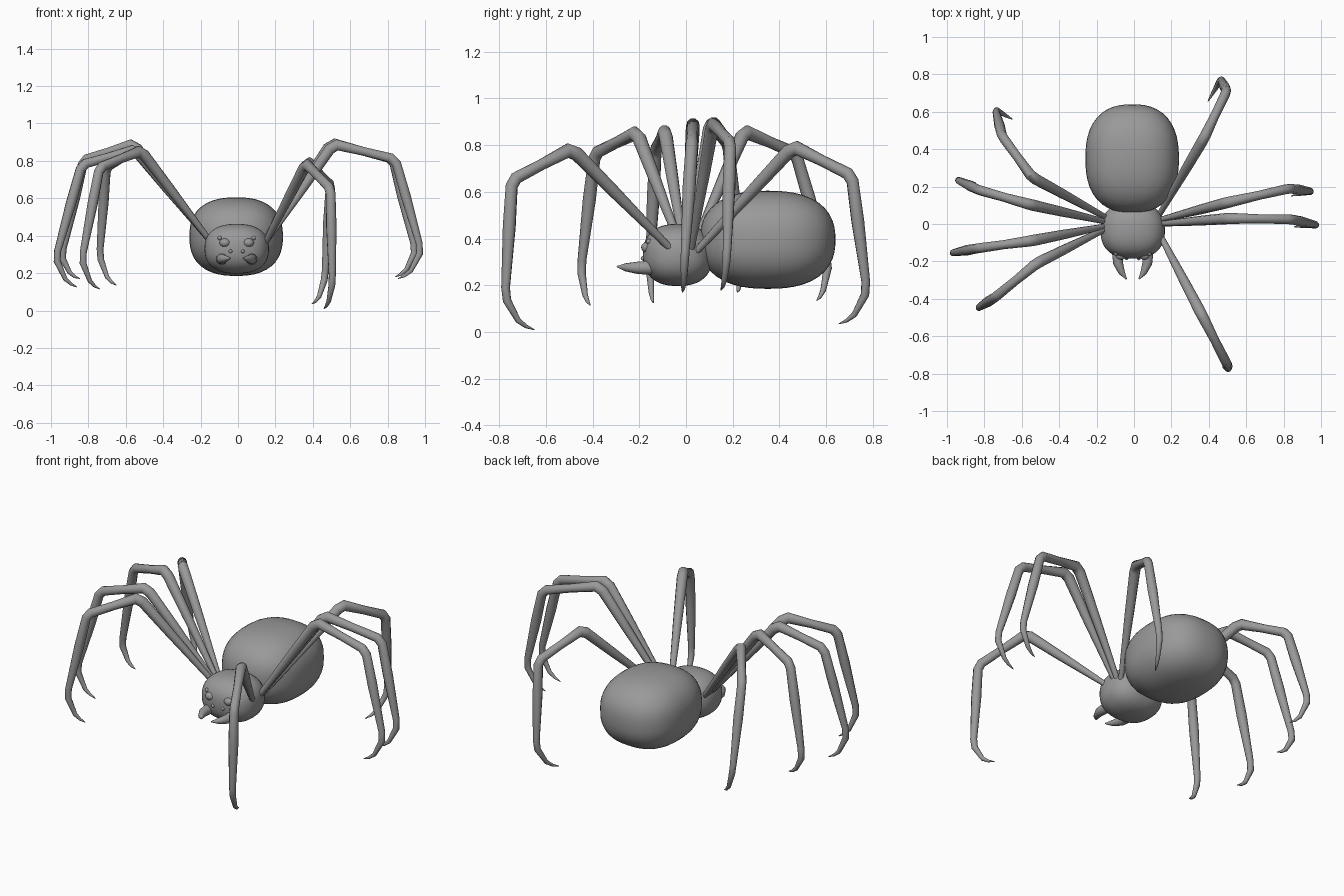
import bpy, bmesh, math
from mathutils import Vector

if "Cube" in bpy.data.objects:
    bpy.data.objects.remove(bpy.data.objects["Cube"])

grey = bpy.data.materials.new("body_grey")
grey.diffuse_color = (0.32, 0.32, 0.32, 1)
grey.use_nodes = True
grey.node_tree.nodes["Principled BSDF"].inputs["Base Color"].default_value = grey.diffuse_color


def finish(bm, name, angle=40):
    bmesh.ops.recalc_face_normals(bm, faces=bm.faces)
    me = bpy.data.meshes.new(name)
    bm.to_mesh(me)
    bm.free()
    me.materials.append(grey)
    ob = bpy.data.objects.new(name, me)
    bpy.context.collection.objects.link(ob)
    bpy.ops.object.select_all(action='DESELECT')
    ob.select_set(True)
    bpy.context.view_layer.objects.active = ob
    bpy.ops.object.shade_smooth_by_angle(angle=math.radians(angle))
    return ob


def rounded_box(name, centre, half, power):
    """Cube grid pushed out to a superellipsoid."""
    bm = bmesh.new()
    bmesh.ops.create_cube(bm, size=2)
    bmesh.ops.subdivide_edges(bm, edges=bm.edges[:], cuts=11, use_grid_fill=True)
    for v in bm.verts:
        d = Vector([math.tan(c * math.pi / 4) for c in v.co])
        r = sum(abs(c) ** power for c in d) ** (-1 / power)
        v.co = Vector([c + h * k * r for c, h, k in zip(centre, half, d)])
    return finish(bm, name)


def ball(name, centre, half):
    bm = bmesh.new()
    bmesh.ops.create_uvsphere(bm, u_segments=16, v_segments=10, radius=1)
    for v in bm.verts:
        v.co = Vector([c + h * k for c, h, k in zip(centre, half, v.co)])
    return finish(bm, name)


def tube(name, points, radii, side, sides=10):
    """Tapered tube whose rings are mitred at each bend."""
    bm = bmesh.new()
    pts = [Vector(p) for p in points]
    rings = []
    for i, p in enumerate(pts):
        a = (p - pts[max(i - 1, 0)]).normalized()
        b = (pts[min(i + 1, len(pts) - 1)] - p).normalized()
        t = (a + b).normalized()
        u = (side - t * side.dot(t)).normalized()
        v = t.cross(u)
        stretch = 1 / max(t.dot(b if b.length else a), 0.75)
        rings.append([bm.verts.new(p + radii[i] * (u * math.cos(k) + v * math.sin(k) * stretch))
                      for k in [2 * math.pi * j / sides for j in range(sides)]])
    for r0, r1 in zip(rings, rings[1:]):
        for j in range(sides):
            k = (j + 1) % sides
            bm.faces.new((r0[j], r0[k], r1[k], r1[j]))
    bm.faces.new(rings[0])
    bm.faces.new(rings[-1])
    return finish(bm, name, 45)


# Body
rounded_box("abdomen", (-0.01, 0.35, 0.395), (0.25, 0.29, 0.21), 2.45)
rounded_box("head_thorax", (-0.007, -0.035, 0.33), (0.172, 0.15, 0.133), 2.4)

# Legs: base, knee, second joint, ankle, claw tip
legs = {
    "left_front_leg": [(-0.14, -0.02, 0.36), (-0.52, -0.21, 0.855), (-0.74, -0.39, 0.765), (-0.835, -0.45, 0.27), (-0.74, -0.41, 0.115)],
    "left_second_leg": [(-0.14, -0.01, 0.36), (-0.55, -0.09, 0.86), (-0.835, -0.13, 0.78), (-0.975, -0.155, 0.28), (-0.86, -0.14, 0.125)],
    "left_third_leg": [(-0.14, 0.01, 0.36), (-0.56, 0.105, 0.89), (-0.825, 0.18, 0.805), (-0.945, 0.235, 0.29), (-0.845, 0.22, 0.17)],
    "left_back_leg": [(-0.14, 0.03, 0.36), (-0.545, 0.25, 0.86), (-0.705, 0.47, 0.765), (-0.74, 0.61, 0.29), (-0.65, 0.56, 0.135)],
    "right_front_leg": [(0.13, -0.04, 0.33), (0.365, -0.49, 0.785), (0.495, -0.745, 0.65), (0.505, -0.775, 0.15), (0.46, -0.65, 0.01)],
    "right_second_leg": [(0.13, 0.0, 0.34), (0.51, 0.03, 0.89), (0.84, 0.025, 0.81), (0.98, -0.005, 0.32), (0.855, -0.015, 0.17)],
    "right_third_leg": [(0.13, 0.02, 0.34), (0.50, 0.115, 0.895), (0.83, 0.19, 0.81), (0.95, 0.175, 0.32), (0.84, 0.15, 0.18)],
    "right_back_leg": [(0.13, 0.04, 0.34), (0.375, 0.46, 0.795), (0.495, 0.71, 0.67), (0.465, 0.775, 0.175), (0.395, 0.655, 0.035)],
}
for name, joints in legs.items():
    base, knee, second, ankle, tip = [Vector(p) for p in joints]
    claw = Vector((*(ankle.xy * 0.55 + tip.xy * 0.45), ankle.z * 0.28 + tip.z * 0.72))
    path = [base, base.lerp(knee, 0.6), knee.lerp(base, 0.05), knee.lerp(second, 0.06),
            knee.lerp(second, 0.5), second.lerp(knee, 0.07), second.lerp(ankle, 0.05),
            second.lerp(ankle, 0.4), ankle.lerp(second, 0.08), ankle.lerp(claw, 0.15),
            claw, claw.lerp(tip, 0.5) - Vector((0, 0, 0.006)), tip]
    radii = [0.014, 0.026, 0.030, 0.029, 0.024, 0.026, 0.026, 0.028, 0.019, 0.018, 0.012, 0.008, 0.002]
    side = Vector((second.y - base.y, base.x - second.x, 0)).normalized()
    tube(name, path, radii, side)

# Fangs and eyes, paired about the head centre line
for tag, s in (("left", -1), ("right", 1)):
    def at(x, y, z):
        return (-0.007 + s * x, y, z)
    tube(tag + "_fang",
         [at(0.065, -0.10, 0.275), at(0.08, -0.16, 0.275), at(0.078, -0.21, 0.275),
          at(0.058, -0.26, 0.277), at(0.033, -0.295, 0.28)],
         [0.026, 0.030, 0.026, 0.017, 0.003], Vector((0, 0, 1)), 12)
    ball(tag + "_main_eye", at(0.063, -0.168, 0.362), (0.029, 0.024, 0.023))
    ball(tag + "_upper_eye", at(0.09, -0.155, 0.387), (0.012, 0.016, 0.012))
    ball(tag + "_lower_eye", at(0.033, -0.182, 0.316), (0.01, 0.012, 0.01))
